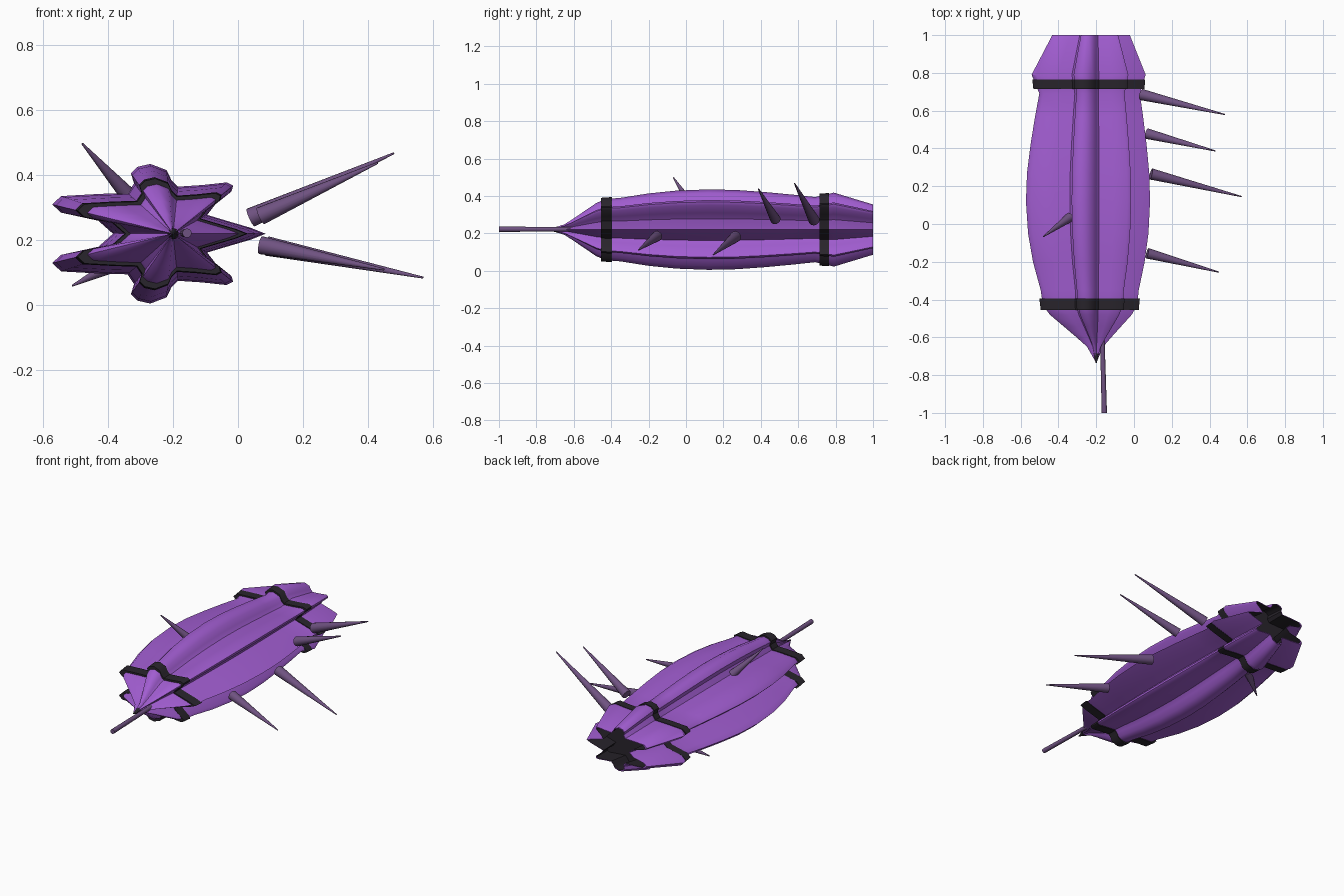
import bpy, bmesh, math
from mathutils import Vector

if "Cube" in bpy.data.objects:
    bpy.data.objects.remove(bpy.data.objects["Cube"], do_unlink=True)

AXIS_X, AXIS_Z = -0.2, 0.22


def material(name, rgb):
    m = bpy.data.materials.new(name)
    m.use_nodes = True
    m.diffuse_color = (*rgb, 1)
    bsdf = m.node_tree.nodes["Principled BSDF"]
    bsdf.inputs["Base Color"].default_value = (*rgb, 1)
    bsdf.inputs["Roughness"].default_value = 0.7
    return m


PURPLE = material("purple", (0.36, 0.11, 0.64))
DUSK = material("dusky violet", (0.16, 0.085, 0.22))
BLACK = material("near black", (0.022, 0.018, 0.025))

# Upper half of the seven-lobed section (offsets from the axis), mirrored below
HALF = [(0.285, 0.0), (0.24, 0.018), (0.165, 0.04), (0.105, 0.058), (0.13, 0.09),
        (0.18, 0.13), (0.185, 0.148), (0.165, 0.158), (0.09, 0.15), (0.015, 0.145),
        (-0.005, 0.165), (-0.02, 0.196), (-0.07, 0.215), (-0.11, 0.206), (-0.13, 0.186),
        (-0.12, 0.155), (-0.14, 0.125), (-0.22, 0.123), (-0.345, 0.116), (-0.372, 0.09),
        (-0.345, 0.065), (-0.23, 0.04), (-0.185, 0.0)]
SECTION = HALF + [(x, -z) for x, z in reversed(HALF[1:-1])]


def finish(name, bm, mats, angle):
    bmesh.ops.recalc_face_normals(bm, faces=bm.faces)
    me = bpy.data.meshes.new(name)
    bm.to_mesh(me)
    bm.free()
    ob = bpy.data.objects.new(name, me)
    bpy.context.collection.objects.link(ob)
    for m in mats:
        me.materials.append(m)
    bpy.ops.object.select_all(action='DESELECT')
    ob.select_set(True)
    bpy.context.view_layer.objects.active = ob
    bpy.ops.object.shade_smooth_by_angle(angle=math.radians(angle))
    return ob


def loft(name, stations, mats, dark_from=None, closed=False, angle=45):
    """Skin the star section through (y, scale) stations."""
    bm = bmesh.new()
    rings = [[bm.verts.new((AXIS_X + x * s, y, AXIS_Z + z * s)) for x, z in SECTION]
             for y, s in stations]
    n = len(SECTION)
    pairs = list(zip(rings, rings[1:]))
    if closed:
        pairs.append((rings[-1], rings[0]))
    for k, (a, b) in enumerate(pairs):
        for i in range(n):
            j = (i + 1) % n
            f = bm.faces.new((a[i], a[j], b[j], b[i]))
            if dark_from is not None and k >= dark_from:
                f.material_index = 1
    if not closed:
        for ring, y, mi in ((rings[0], stations[0][0], 0), (rings[-1], stations[-1][0], 1)):
            centre = bm.verts.new((AXIS_X, y, AXIS_Z))
            for i in range(n):
                f = bm.faces.new((ring[i], ring[(i + 1) % n], centre))
                f.material_index = mi
    return finish(name, bm, mats, angle)


# Hull with a hollow dark tail
OUTER = [(-0.73, 0.01), (-0.65, 0.13), (-0.6, 0.28), (-0.54, 0.47), (-0.48, 0.66),
         (-0.43, 0.76), (-0.35, 0.79), (-0.2, 0.9), (-0.05, 0.97), (0.12, 1.0),
         (0.27, 0.985), (0.42, 0.935), (0.57, 0.87), (0.69, 0.81), (0.74, 0.86),
         (0.79, 0.92), (1.0, 0.625)]
INNER = [(1.0, 0.595), (0.86, 0.72)]
loft("hull", OUTER + INNER, [PURPLE, BLACK], dark_from=len(OUTER))

# Dark bands around the hull
for name, y0, y1, s0, s1 in (("front_band", -0.455, -0.395, 0.79, 0.81),
                             ("rear_band", 0.715, 0.765, 0.895, 0.91)):
    loft(name, [(y0, s0), (y1, s1), (y1, 0.6), (y0, 0.6)], [BLACK], closed=True)


def spike(name, base, tip, r0, r1, mat):
    base, tip = Vector(base), Vector(tip)
    d = tip - base
    bm = bmesh.new()
    bmesh.ops.create_cone(bm, cap_ends=True, segments=16, radius1=r0, radius2=r1,
                          depth=d.length)
    rot = d.to_track_quat('Z', 'Y').to_matrix().to_4x4()
    bmesh.ops.transform(bm, matrix=rot, verts=bm.verts)
    bmesh.ops.translate(bm, vec=(base + tip) / 2, verts=bm.verts)
    finish(name, bm, [mat], 40)


# Spikes leaning forward from the flanks
SPIKES = {
    "upper_rear_spike": ((0.04, 0.685, 0.27), (0.48, 0.58, 0.468), 0.03),
    "upper_middle_spike": ((0.07, 0.478, 0.275), (0.43, 0.387, 0.438), 0.028),
    "lower_middle_spike": ((0.09, 0.265, 0.182), (0.57, 0.145, 0.085), 0.03),
    "lower_front_spike": ((0.07, -0.155, 0.185), (0.45, -0.255, 0.11), 0.028),
    "top_spike": ((-0.34, 0.035, 0.34), (-0.48, -0.067, 0.498), 0.025),
    "bottom_spike": ((-0.37, 0.585, 0.13), (-0.51, 0.5, 0.06), 0.025),
}
for name, (base, tip, r) in SPIKES.items():
    spike(name, base, tip, r, 0.003, DUSK)

# Nose rod and dark nose point
spike("nose_rod", (-0.168, -0.6, 0.222), (-0.157, -1.0, 0.222), 0.012, 0.014, DUSK)
spike("nose_point", (AXIS_X, -0.685, AXIS_Z), (AXIS_X, -0.735, AXIS_Z), 0.017, 0.003, BLACK)
